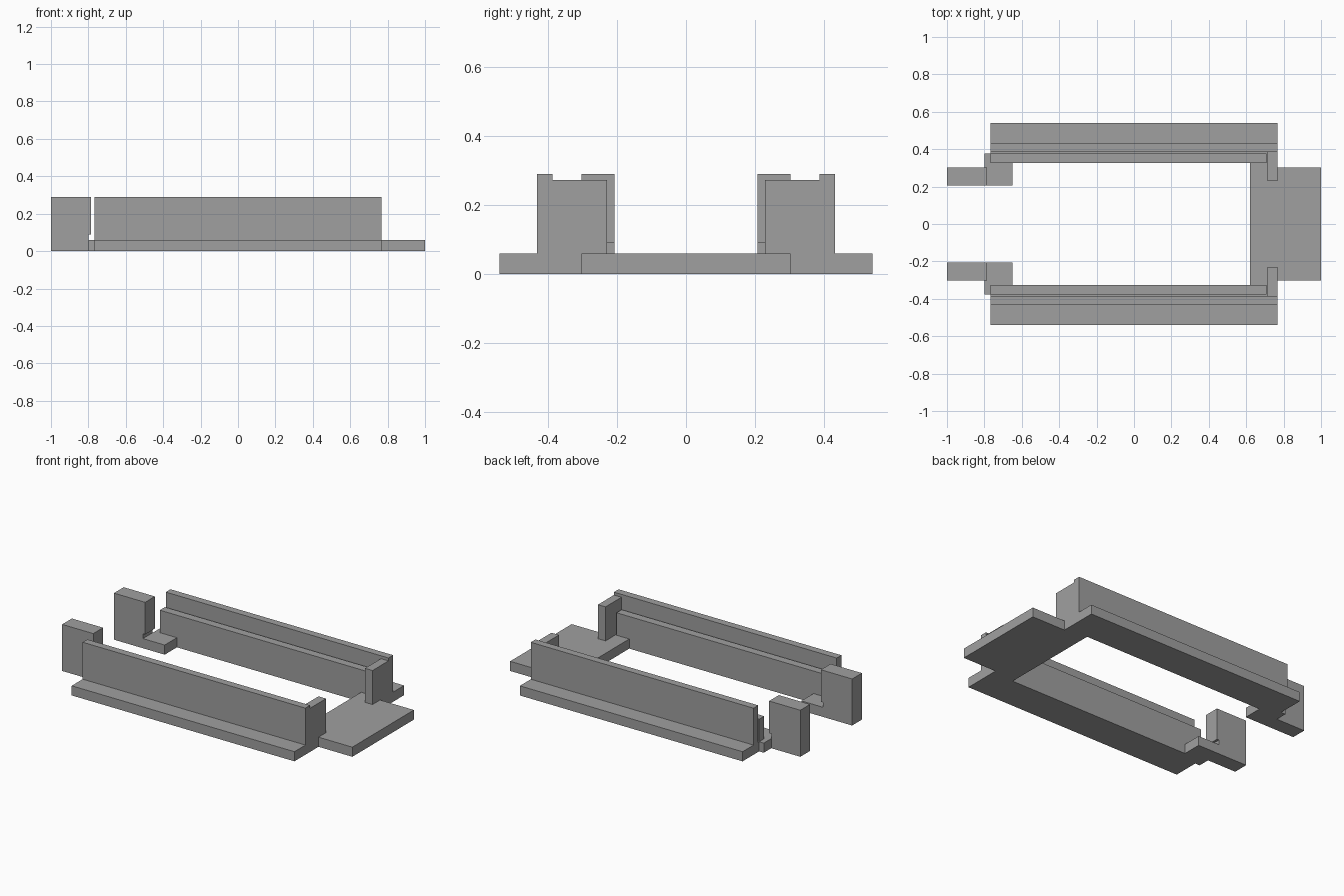
import bpy
import bmesh
from mathutils import Vector

cube = bpy.data.objects.get("Cube")
if cube:
    bpy.data.objects.remove(cube, do_unlink=True)

grey = bpy.data.materials.new("plain grey")
grey.use_nodes = True
colour = (0.35, 0.35, 0.35, 1)
grey.diffuse_color = colour
grey.node_tree.nodes["Principled BSDF"].inputs["Base Color"].default_value = colour


def extrude_profile(name, points, direction):
    """Extrude a closed outline of 3D points along a direction."""
    bm = bmesh.new()
    face = bm.faces.new([bm.verts.new(p) for p in points])
    result = bmesh.ops.extrude_face_region(bm, geom=[face], use_keep_orig=True)
    moved = [v for v in result["geom"] if isinstance(v, bmesh.types.BMVert)]
    bmesh.ops.translate(bm, verts=moved, vec=Vector(direction))
    bmesh.ops.recalc_face_normals(bm, faces=bm.faces)
    mesh = bpy.data.meshes.new(name)
    bm.to_mesh(mesh)
    bm.free()
    mesh.materials.append(grey)
    obj = bpy.data.objects.new(name, mesh)
    bpy.context.collection.objects.link(obj)
    return obj


def mirror_y(obj):
    mod = obj.modifiers.new("other side", "MIRROR")
    mod.use_axis = (False, True, False)
    mod.use_mirror_merge = False


def box(name, x0, x1, y0, y1, top):
    corners = [(x0, y0, BASE), (x1, y0, BASE), (x1, y1, BASE), (x0, y1, BASE)]
    return extrude_profile(name, corners, (0, 0, top - BASE))


BASE = 0.06      # thickness of the base frame
TOP = 0.29       # height of walls and posts
LEFT, RIGHT = -0.768, 0.767

# Base frame, open at one end
half = [(1, .303), (RIGHT, .303), (RIGHT, .54), (LEFT, .54), (LEFT, .377),
        (-.8, .377), (-.8, .303), (-1, .303), (-1, .207), (-.65, .207),
        (-.65, .327), (.62, .327)]
outline = half + [(x, -y) for x, y in reversed(half)]
extrude_profile("base_frame", [(x, y, 0) for x, y in outline], (0, 0, BASE))

# Walls with a narrow slot between them, and end stops
mirror_y(box("outer_wall", LEFT, RIGHT, .386, .432, TOP))
mirror_y(box("inner_wall", LEFT, .708, .327, .377, .20))
mirror_y(box("end_stop", .715, RIGHT, .229, .386, .272))

# Posts at the open end, undercut at the foot
post = [(-1, BASE), (-.8, BASE), (-.8, .09), (-.785, .09), (-.785, TOP), (-1, TOP)]
mirror_y(extrude_profile("end_post", [(x, .207, z) for x, z in post], (0, .096, 0)))
